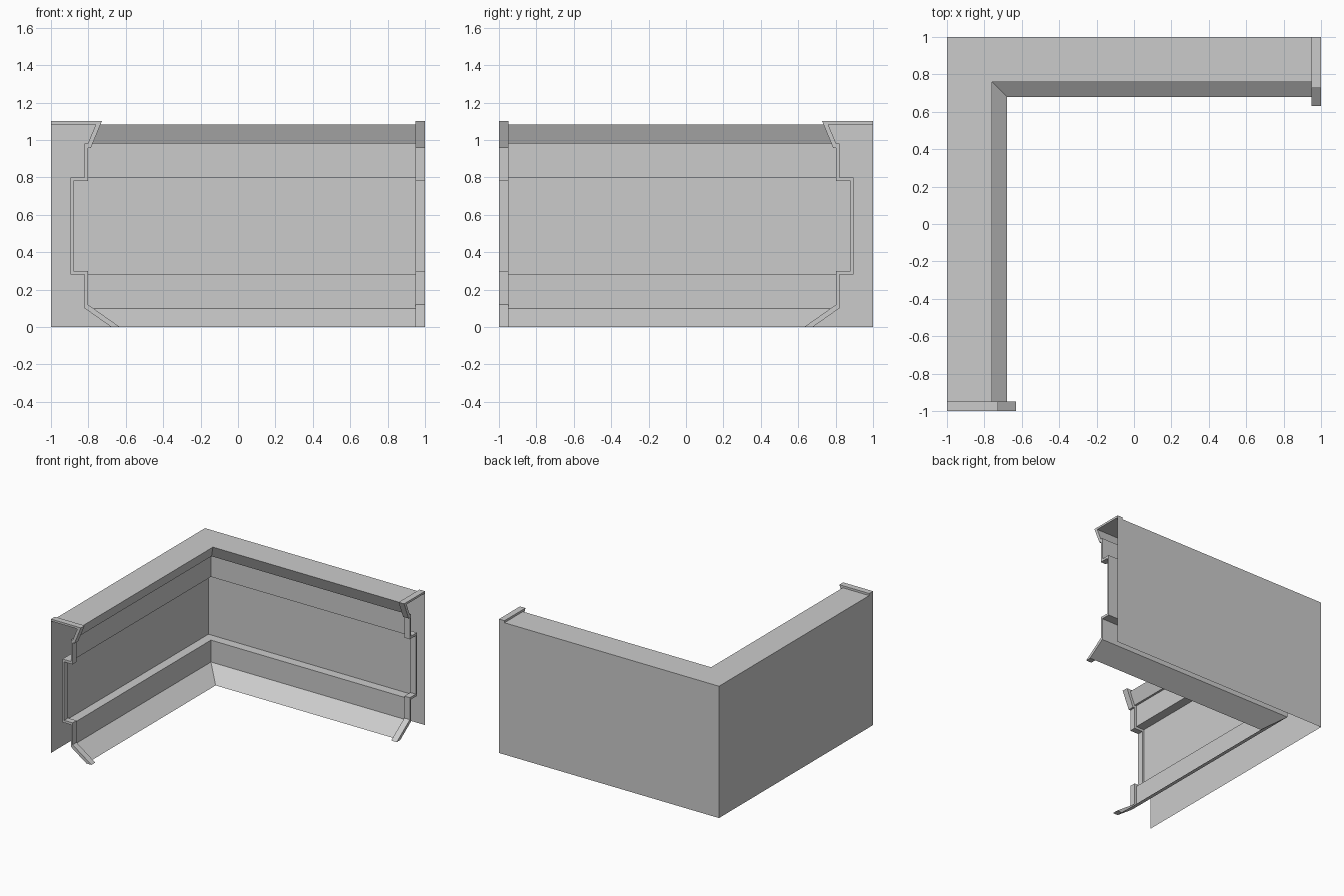
import bpy, bmesh

cube = bpy.data.objects.get("Cube")
if cube:
    bpy.data.objects.remove(cube, do_unlink=True)

grey = bpy.data.materials.new("plain_grey")
grey.use_nodes = True
grey.diffuse_color = (0.6, 0.6, 0.6, 1)
grey.node_tree.nodes["Principled BSDF"].inputs["Base Color"].default_value = (0.6, 0.6, 0.6, 1)

# Profiles as (distance inward from the outer wall, height)
PANEL = [(0, 1.083), (0.24, 1.083), (0.197, 0.98), (0.18, 0.98), (0.18, 0.8),
         (0.105, 0.8), (0.105, 0.28), (0.18, 0.28), (0.18, 0.1), (0.322, 0)]
TRIM = [(0, 1.1), (0.272, 1.1), (0.213, 0.957), (0.197, 0.957), (0.197, 0.78),
        (0.12, 0.78), (0.12, 0.3), (0.197, 0.3), (0.197, 0.12), (0.368, 0)]


def add_object(name, bm):
    mesh = bpy.data.meshes.new(name)
    bm.to_mesh(mesh)
    bm.free()
    mesh.materials.append(grey)
    obj = bpy.data.objects.new(name, mesh)
    bpy.context.collection.objects.link(obj)
    return obj


def skin(bm, rows):
    """Join neighbouring rows of points with quads."""
    rows = [[bm.verts.new(p) for p in row] for row in rows]
    for a, b in zip(rows, rows[1:]):
        for i in range(len(a) - 1):
            bm.faces.new((a[i], a[i + 1], b[i + 1], b[i]))


def left_wing(d, y, z):
    return (d - 1, y, z)


def back_wing(d, y, z):
    return (-y, 1 - d, z)


# Open shell: the whole profile swept around a mitred corner
bm = bmesh.new()
section = [(0, 0)] + PANEL
skin(bm, [[(d - 1, -1, z) for d, z in section],
          [(d - 1, 1 - d, z) for d, z in section],
          [(1, 1 - d, z) for d, z in section]])
add_object("corner_wall", bm)

# Raised trim at each open end: face strip plus its two sides
for name, place in (("left_end_trim", left_wing), ("back_end_trim", back_wing)):
    bm = bmesh.new()
    rows = [(PANEL, -1), (TRIM, -1), (TRIM, -0.95), (PANEL, -0.95)]
    skin(bm, [[place(d, y, z) for d, z in prof] for prof, y in rows])
    # Outer edge of the trim, flush with the wall
    bm.verts.ensure_lookup_table()
    n = len(PANEL)
    bm.faces.new([bm.verts[i * n] for i in range(4)])
    bm.faces.new([bm.verts[i * n + n - 1] for i in range(4)])
    bmesh.ops.recalc_face_normals(bm, faces=bm.faces)
    add_object(name, bm)
